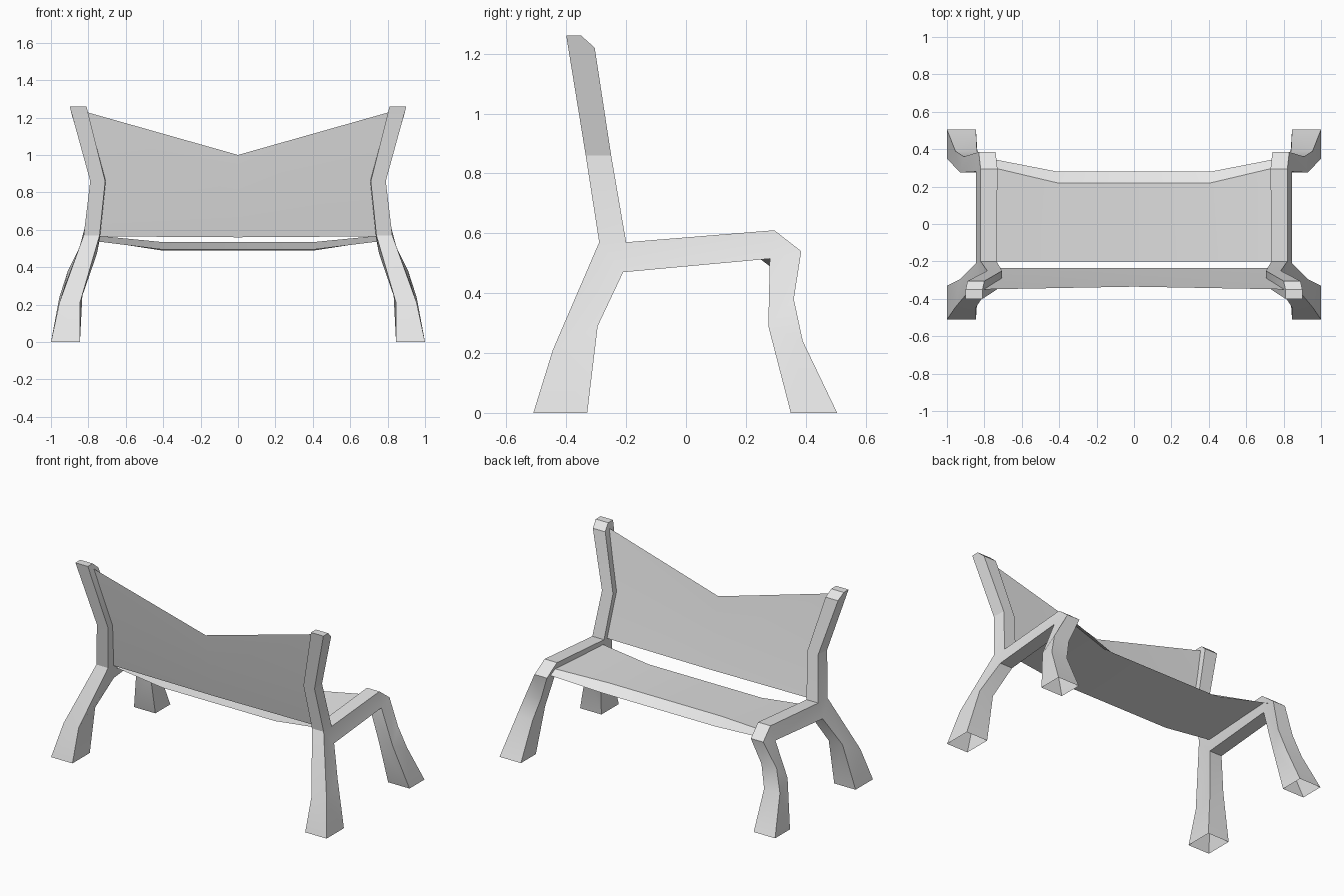
import bpy
import bmesh

cube = bpy.data.objects.get("Cube")
if cube:
    bpy.data.objects.remove(cube, do_unlink=True)

GREY = (0.8, 0.8, 0.8, 1)
grey = bpy.data.materials.new("plain grey")
grey.use_nodes = True
grey.diffuse_color = GREY
grey.node_tree.nodes["Principled BSDF"].inputs["Base Color"].default_value = GREY


def mirrored_part(name, verts, faces):
    """Make one half from points and faces, mirror it across x = 0."""
    mesh = bpy.data.meshes.new(name)
    bm = bmesh.new()
    points = [bm.verts.new(v) for v in verts]
    for face in faces:
        bm.faces.new([points[i] for i in face])
    bmesh.ops.recalc_face_normals(bm, faces=bm.faces[:])
    bm.to_mesh(mesh)
    bm.free()
    mesh.materials.append(grey)
    obj = bpy.data.objects.new(name, mesh)
    bpy.context.collection.objects.link(obj)
    mirror = obj.modifiers.new("mirror", "MIRROR")
    mirror.use_clip = True
    bpy.ops.object.select_all(action="DESELECT")
    obj.select_set(True)
    bpy.context.view_layer.objects.active = obj
    bpy.ops.object.modifier_apply(modifier="mirror")
    bpy.ops.object.shade_smooth_by_angle(angle=0.4)
    return obj


def sheet(name, columns):
    """Skin a thin surface between columns of points."""
    n = len(columns[0])
    faces = [(c * n + r, (c + 1) * n + r, (c + 1) * n + r + 1, c * n + r + 1)
             for c in range(len(columns) - 1) for r in range(n - 1)]
    return mirrored_part(name, [p for col in columns for p in col], faces)


# Side frame outline: y, z, inner x, outer x
outline = [
    (-.51, 0, .845, 1), (-.33, 0, .845, 1),              # rear foot
    (-.295, .29, .83, .93), (-.21, .47, .755, .845),
    (.28, .515, .755, .845), (.275, .29, .83, .93),
    (.35, 0, .845, 1), (.505, 0, .845, 1),               # front foot
    (.39, .24, .84, .955), (.36, .38, .80, .91),
    (.385, .54, .74, .83), (.295, .61, .73, .82),
    (-.20, .57, .735, .82), (-.25, .86, .705, .785),     # back post
    (-.305, 1.22, .80, .89), (-.35, 1.26, .81, .90),
    (-.40, 1.26, .81, .90), (-.335, .86, .71, .79),
    (-.29, .57, .74, .825), (-.445, .21, .845, .955),
]
panels = [(0, 1, 2, 19), (19, 2, 3, 18), (18, 3, 12), (3, 4, 11, 12),
          (4, 10, 11), (4, 5, 9, 10), (5, 8, 9), (5, 6, 7, 8),
          (12, 13, 17, 18), (13, 14, 15, 16, 17)]
count = len(outline)
verts = [(p[2], p[0], p[1]) for p in outline] + [(p[3], p[0], p[1]) for p in outline]
faces = panels + [tuple(i + count for i in reversed(f)) for f in panels]
for i in range(count):
    if i not in (0, 6):  # the feet are open underneath
        j = (i + 1) % count
        faces.append((i, j, j + count, i + count))
mirrored_part("side_frames", verts, faces)

# Sagging seat with a turned-down front lip
middle = [(-.20, .495), (.22, .535), (.28, .49)]
end = [(-.20, .54), (.305, .57), (.35, .545)]
seat = sheet("seat", [[(x, y, z) for y, z in row]
                      for x, row in ((0, middle), (.41, middle), (.77, end))])

# Backrest panel with a notched top edge
backrest = sheet("backrest", [
    [(0, -.235, .56), (0, -.29, .78), (0, -.335, 1.0)],
    [(.77, -.235, .565), (.745, -.29, .86), (.83, -.35, 1.235)],
])
